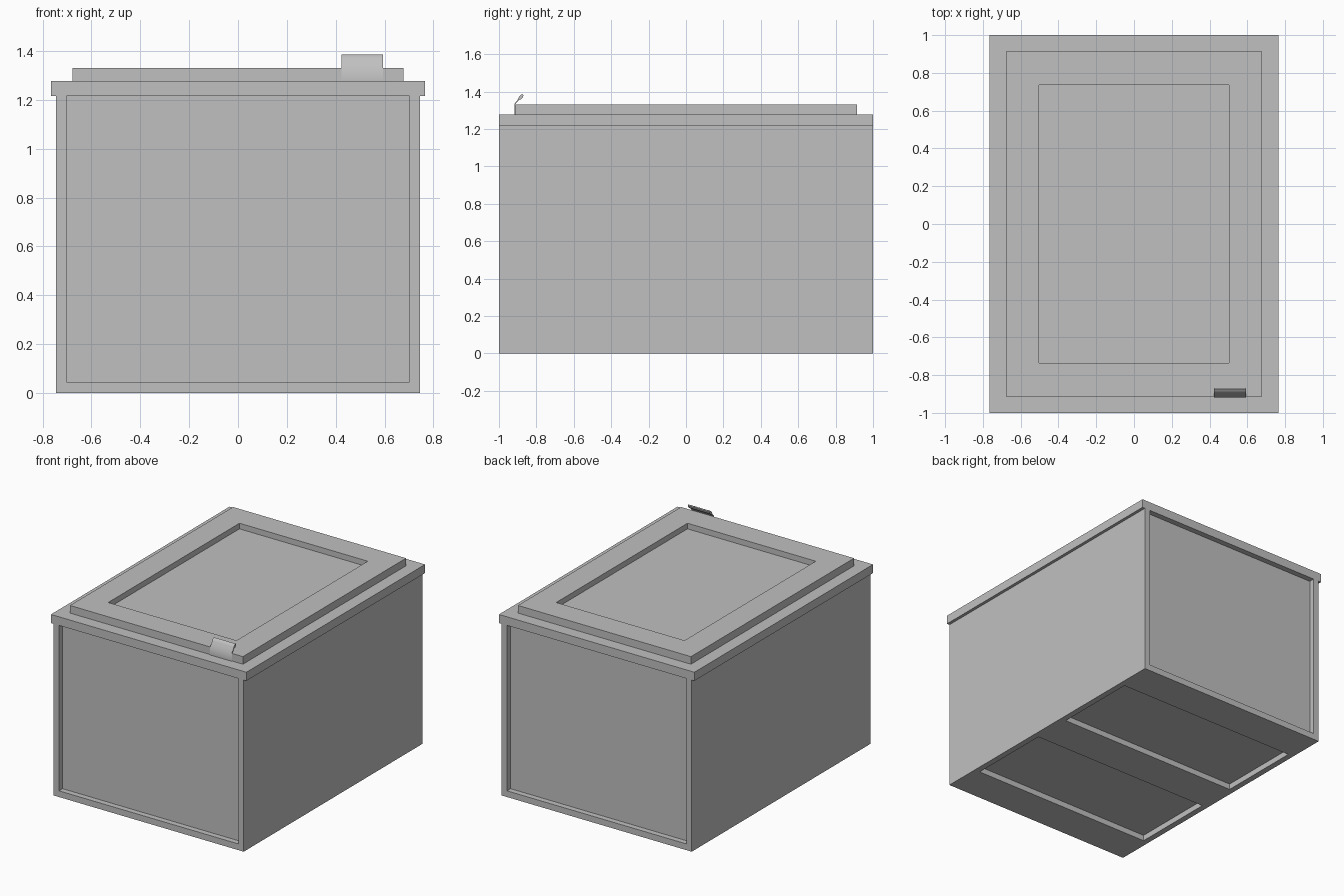
import bpy
import bmesh
import math

default = bpy.data.objects.get("Cube")
if default:
    bpy.data.objects.remove(default, do_unlink=True)

grey = bpy.data.materials.new("light_grey")
colour = (0.53, 0.53, 0.53, 1.0)
grey.diffuse_color = colour
grey.use_nodes = True
grey.node_tree.nodes["Principled BSDF"].inputs["Base Color"].default_value = colour


def add_object(name, bm):
    bmesh.ops.recalc_face_normals(bm, faces=bm.faces)
    mesh = bpy.data.meshes.new(name)
    bm.to_mesh(mesh)
    bm.free()
    mesh.materials.append(grey)
    obj = bpy.data.objects.new(name, mesh)
    bpy.context.collection.objects.link(obj)
    return obj


def box(name, x, y, z):
    """Box from (low, high) ranges on each axis."""
    bm = bmesh.new()
    bmesh.ops.create_cube(bm, size=1)
    for v in bm.verts:
        v.co = [r[0] if c < 0 else r[1] for c, r in zip(v.co, (x, y, z))]
    return add_object(name, bm)


def carve(obj, x, y, z):
    """Cut a rectangular recess out of an object."""
    cutter = box("recess_cutter", x, y, z)
    cutter.hide_render = True
    mod = obj.modifiers.new("recess", "BOOLEAN")
    mod.operation = "DIFFERENCE"
    mod.solver = "EXACT"
    mod.object = cutter
    bpy.context.view_layer.objects.active = obj
    bpy.ops.object.modifier_apply(modifier=mod.name)
    bpy.data.objects.remove(cutter, do_unlink=True)


def both(value):
    return (-value, value)


RIM_Z, LID_Z, TOP_Z = 1.216, 1.277, 1.331
WALL, DEPTH = 0.703, 0.04

# Cabinet with recessed front and back panels and two hollows underneath
cabinet = box("cabinet", both(0.745), both(1), (0, RIM_Z))
for side in (-1, 1):
    carve(cabinet, both(WALL), sorted((side * (1 - DEPTH), side * 1.1)),
          (0.044, RIM_Z + 0.1))
    carve(cabinet, both(WALL), sorted((side * 0.14, side * 0.74)), (-0.1, DEPTH))

# Overhanging rim and lid with a sunken centre
box("rim", both(0.766), both(1), (RIM_Z, LID_Z))
lid = box("lid", both(0.678), both(0.913), (LID_Z, TOP_Z))
carve(lid, both(0.503), both(0.735), (TOP_Z - DEPTH, TOP_Z + 0.1))

# Latch: thin bent plate ending in a rounded grip, extruded sideways
profile = [(-0.918, LID_Z), (-0.918, 1.334), (-0.899, 1.357), (-0.896, 1.367),
           (-0.885, 1.381), (-0.875, 1.386), (-0.869, 1.382), (-0.871, 1.372),
           (-0.881, 1.359), (-0.893, 1.355), (-0.914, 1.332), (-0.914, LID_Z)]
bm = bmesh.new()
face = bm.faces.new([bm.verts.new((0.424, y, z)) for y, z in profile])
extruded = bmesh.ops.extrude_face_region(bm, geom=[face])["geom"]
bmesh.ops.translate(bm, vec=(0.17, 0, 0),
                    verts=[g for g in extruded if isinstance(g, bmesh.types.BMVert)])
latch = add_object("latch", bm)
bpy.ops.object.select_all(action="DESELECT")
latch.select_set(True)
bpy.context.view_layer.objects.active = latch
bpy.ops.object.shade_smooth_by_angle(angle=math.radians(50))
